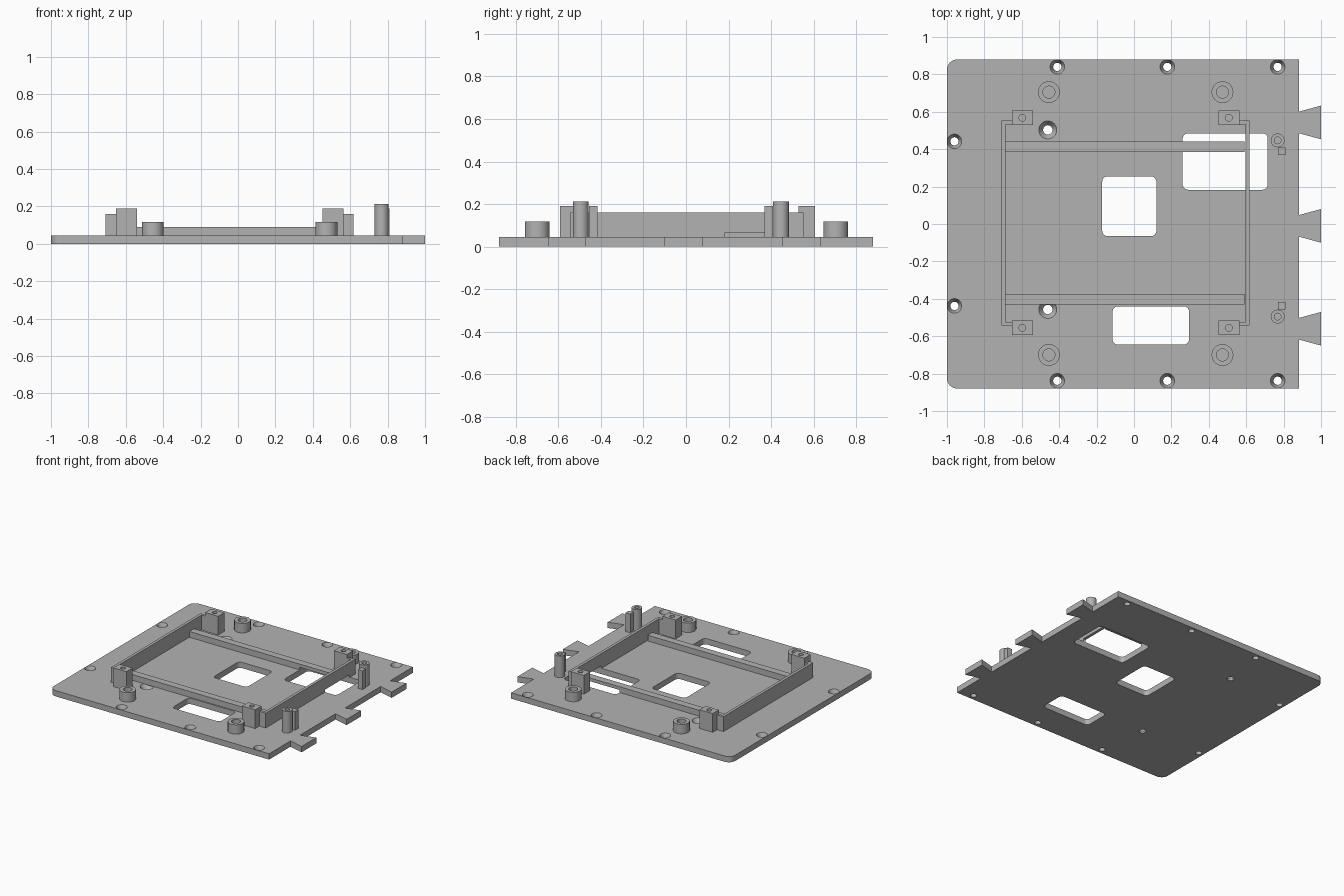
import bpy, bmesh
from math import pi, cos, sin

cube = bpy.data.objects.get("Cube")
if cube:
    bpy.data.objects.remove(cube, do_unlink=True)

grey = bpy.data.materials.new("plain grey")
grey.use_nodes = True
colour = (0.45, 0.45, 0.45, 1)
grey.diffuse_color = colour
grey.node_tree.nodes["Principled BSDF"].inputs["Base Color"].default_value = colour

TOP = 0.045      # upper face of the plate
FOOT = 0.043     # raised parts sink slightly into the plate
MID = -0.045     # centre of the frame in x


def rings(bm, loops):
    """Skin a stack of equal-length closed loops and cap both ends."""
    rows = [[bm.verts.new(p) for p in loop] for loop in loops]
    n = len(rows[0])
    for a, b in zip(rows, rows[1:]):
        for i in range(n):
            j = (i + 1) % n
            bm.faces.new((a[i], a[j], b[j], b[i]))
    bm.faces.new(rows[0][::-1])
    bm.faces.new(rows[-1])


def prism(bm, outline, z0, z1):
    rings(bm, [[(x, y, z) for x, y in outline] for z in (z0, z1)])


def lathe(bm, x, y, profile, n=40):
    rings(bm, [[(x + r * cos(2 * pi * i / n), y + r * sin(2 * pi * i / n), z)
                for i in range(n)] for r, z in profile])


def arc(cx, cy, r, start, n=8):
    return [(cx + r * cos(start + pi / 2 * i / n),
             cy + r * sin(start + pi / 2 * i / n)) for i in range(n + 1)]


def rect(x0, x1, y0, y1):
    return [(x0, y0), (x1, y0), (x1, y1), (x0, y1)]


def round_rect(x0, x1, y0, y1, r=0.03):
    return (arc(x1 - r, y1 - r, r, 0) + arc(x0 + r, y1 - r, r, pi / 2)
            + arc(x0 + r, y0 + r, r, pi) + arc(x1 - r, y0 + r, r, 1.5 * pi))


def make(name, bm):
    bmesh.ops.recalc_face_normals(bm, faces=bm.faces)
    mesh = bpy.data.meshes.new(name)
    bm.to_mesh(mesh)
    bm.free()
    mesh.materials.append(grey)
    ob = bpy.data.objects.new(name, mesh)
    bpy.context.collection.objects.link(ob)
    return ob


def cut(ob, bm):
    """Subtract the cutter solid from the object."""
    cutter = make("cutter", bm)
    cutter.hide_render = True
    mod = ob.modifiers.new("cut", "BOOLEAN")
    mod.operation = "DIFFERENCE"
    mod.solver = "EXACT"
    mod.object = cutter
    activate(ob)
    bpy.ops.object.modifier_apply(modifier=mod.name)
    bpy.data.objects.remove(cutter, do_unlink=True)


def activate(ob):
    bpy.ops.object.select_all(action="DESELECT")
    ob.select_set(True)
    bpy.context.view_layer.objects.active = ob


def smooth(ob):
    activate(ob)
    bpy.ops.object.shade_smooth_by_angle()


# Base plate with rounded left corners and dovetail tabs on the right edge
edge, half, r = 0.883, 0.88, 0.055
outline = arc(-1 + r, half - r, r, pi / 2) + arc(-1 + r, -half + r, r, pi)
outline.append((edge, -half))
for y in (-0.56, -0.01, 0.543):
    outline += [(edge, y - 0.058), (1, y - 0.09), (1, y + 0.09), (edge, y + 0.058)]
outline.append((edge, half))
bm = bmesh.new()
prism(bm, outline, 0, TOP)
plate = make("base_plate", bm)

# Windows and countersunk screw holes
port = round_rect(0.26, 0.715, 0.183, 0.485)
bm = bmesh.new()
for shape in (round_rect(-0.17, 0.12, -0.065, 0.255), port,
              round_rect(-0.115, 0.295, -0.645, -0.44)):
    prism(bm, shape, -0.02, 0.065)
screws = [(x, y, 0.022, 0.039) for x in (-0.41, 0.178, 0.768) for y in (-0.838, 0.84)]
screws += [(-0.96, y, 0.022, 0.039) for y in (-0.438, 0.442)]
screws += [(-0.461, y, 0.025, 0.048) for y in (-0.457, 0.503)]
for x, y, small, big in screws:
    lathe(bm, x, y, [(small, -0.02), (small, 0.012), (big, TOP), (big, 0.07)])
cut(plate, bm)
smooth(plate)

# Side walls with short returns towards the corner blocks
for name, s in (("left_wall", 1), ("right_wall", -1)):
    out, inn, end = (MID + s * d for d in (0.663, 0.641, 0.6))
    bm = bmesh.new()
    prism(bm, [(out, -0.543), (out, 0.553), (end, 0.553), (end, 0.533),
               (inn, 0.533), (inn, -0.523), (end, -0.523), (end, -0.543)], FOOT, 0.16)
    wall = make(name, bm)
    if s > 0:
        bm = bmesh.new()
        prism(bm, port, 0, 0.065)
        cut(wall, bm)

# Cross rails, the rear one bridging the large window
for name, y in (("front_rail", -0.403), ("back_rail", 0.412)):
    bm = bmesh.new()
    prism(bm, rect(-0.69, 0.59, y - 0.028, y + 0.028), FOOT, 0.09)
    rail = make(name, bm)
    if y > 0:
        bm = bmesh.new()
        prism(bm, port, 0, 0.065)
        cut(rail, bm)

for side, s in (("left", 1), ("right", -1)):
    for end, y, boss_y in (("front", -0.555, -0.7), ("back", 0.568, 0.705)):
        # Corner block with a screw hole
        x = MID + s * 0.552
        bm = bmesh.new()
        prism(bm, rect(x - 0.056, x + 0.056, y - 0.038, y + 0.038), FOOT, 0.19)
        block = make(f"{end}_{side}_block", bm)
        bm = bmesh.new()
        lathe(bm, x, y, [(0.018, 0.06), (0.018, 0.25)], 24)
        cut(block, bm)
        smooth(block)
        # Round standoff
        x = 0.009 + s * 0.464
        bm = bmesh.new()
        lathe(bm, x, boss_y, [(0.058, FOOT), (0.058, 0.118), (0.032, 0.118), (0.032, 0.05)])
        smooth(make(f"{end}_{side}_standoff", bm))

# Tall hollow pegs with square keys beside them
for end, y, key_y in (("front", -0.495, -0.436), ("back", 0.447, 0.389)):
    bm = bmesh.new()
    lathe(bm, 0.768, y, [(0.037, FOOT), (0.037, 0.212), (0.018, 0.212), (0.018, 0.06)], 32)
    smooth(make(f"{end}_peg", bm))
    bm = bmesh.new()
    prism(bm, rect(0.769, 0.809, key_y - 0.02, key_y + 0.02), FOOT, 0.19)
    make(f"{end}_key", bm)
